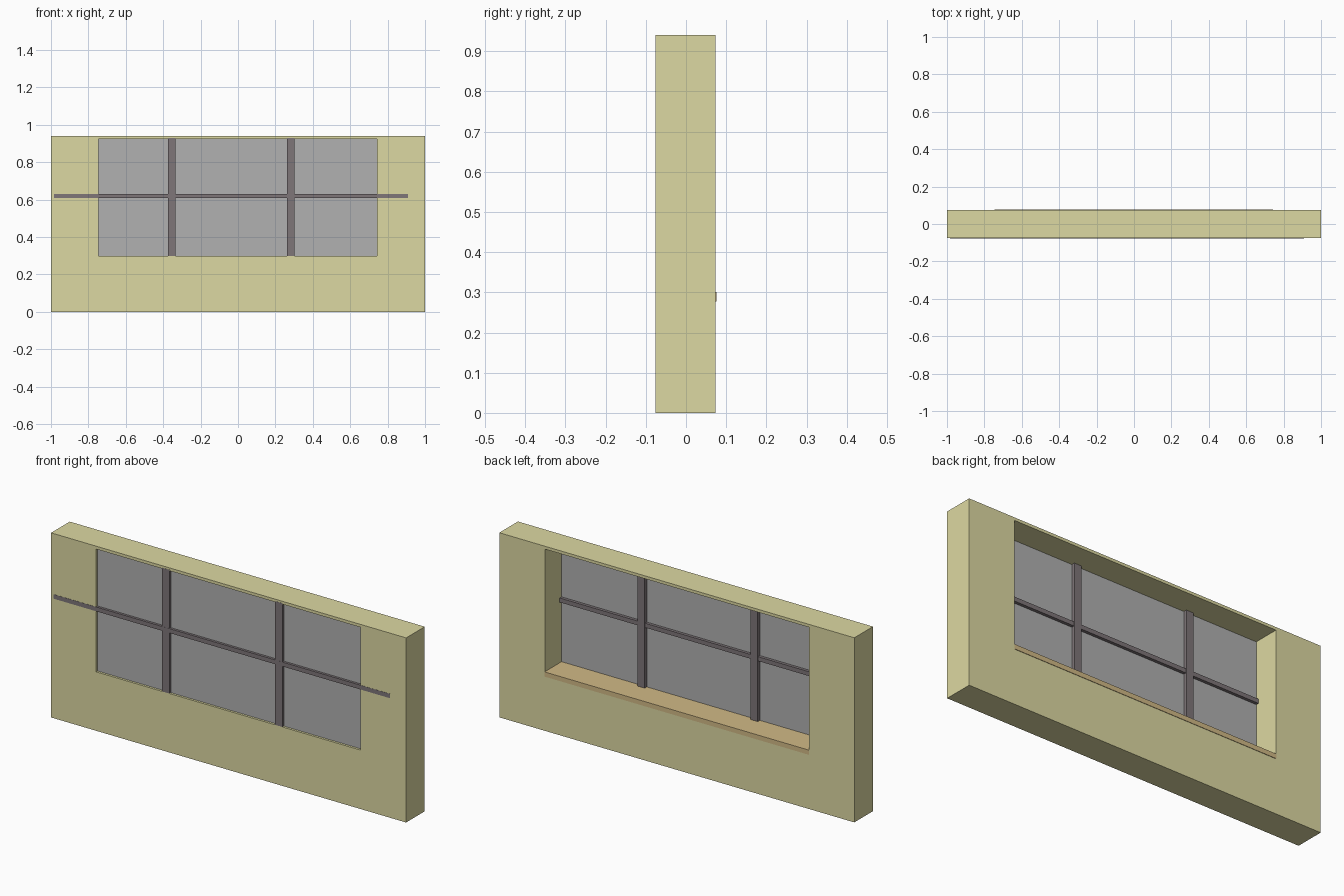
import bpy, bmesh

if "Cube" in bpy.data.objects:
    bpy.data.objects.remove(bpy.data.objects["Cube"])


def material(name, rgb):
    m = bpy.data.materials.new(name)
    m.diffuse_color = (*rgb, 1)
    m.use_nodes = True
    m.node_tree.nodes["Principled BSDF"].inputs["Base Color"].default_value = m.diffuse_color
    return m


def finish(name, bm, mat):
    bmesh.ops.recalc_face_normals(bm, faces=bm.faces)
    me = bpy.data.meshes.new(name)
    bm.to_mesh(me)
    bm.free()
    me.materials.append(mat)
    ob = bpy.data.objects.new(name, me)
    bpy.context.collection.objects.link(ob)
    return ob


def box(name, x, y, z, mat):
    bm = bmesh.new()
    bmesh.ops.create_cube(bm, size=1)
    for v in bm.verts:
        v.co = [r[0] if c < 0 else r[1] for c, r in zip(v.co, (x, y, z))]
    return finish(name, bm, mat)


plaster = material("plaster", (0.72, 0.69, 0.36))
wood = material("wood", (0.64, 0.49, 0.24))
metal = material("metal", (0.21, 0.18, 0.19))
glass = material("glass", (0.44, 0.44, 0.44))

WALL_Y = (-0.0755, 0.074)
OUTER = (-1, 1, 0, 0.94)
OPEN = (-0.746, 0.743, 0.30, 0.925)

# Wall with a rectangular opening: four rings joined in a closed loop
bm = bmesh.new()
rings = []
for (x0, x1, z0, z1), y in ((OUTER, WALL_Y[0]), (OUTER, WALL_Y[1]),
                            (OPEN, WALL_Y[1]), (OPEN, WALL_Y[0])):
    rings.append([bm.verts.new((x, y, z))
                  for x, z in ((x0, z0), (x1, z0), (x1, z1), (x0, z1))])
for a, b in zip(rings, rings[1:] + rings[:1]):
    for i in range(4):
        j = (i + 1) % 4
        bm.faces.new((a[i], a[j], b[j], b[i]))
finish("wall", bm, plaster)

# Glass pane set near the front
box("window_pane", OPEN[:2], (-0.064, -0.060), OPEN[2:], glass)

# Inner sill, standing slightly proud of the back of the wall
box("window_sill", OPEN[:2], (-0.060, 0.0765), (0.277, 0.301), wood)

# Glazing bars
for name, x in (("left_mullion", -0.354), ("right_mullion", 0.283)):
    box(name, (x - 0.02, x + 0.02), (-0.076, -0.043), (0.30, 0.93), metal)
box("crossbar", (-0.985, 0.91), (-0.0765, -0.045), (0.609, 0.631), metal)
